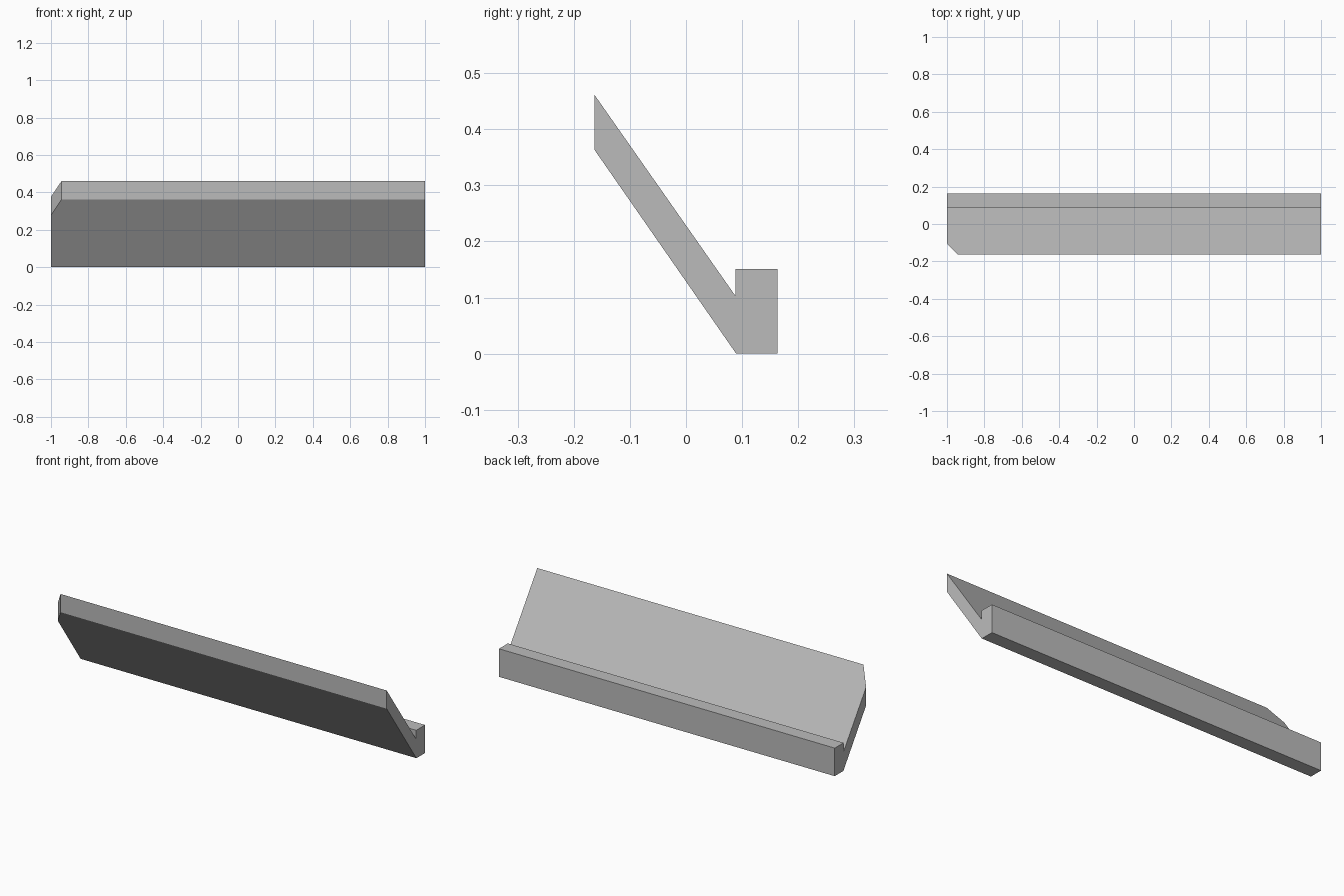
import bpy
import bmesh
from mathutils import Vector

cube = bpy.data.objects.get("Cube")
if cube:
    bpy.data.objects.remove(cube, do_unlink=True)

# Plain grey material
grey = bpy.data.materials.new("plain_grey")
grey.use_nodes = True
colour = (0.5, 0.5, 0.5, 1)
grey.diffuse_color = colour
grey.node_tree.nodes["Principled BSDF"].inputs["Base Color"].default_value = colour

# Side profile (y, z): sloping board joined to an upright lip
profile = [(-0.163, 0.363), (0.088, 0.002), (0.09, 0), (0.163, 0), (0.163, 0.151),
           (0.088, 0.151), (0.088, 0.103), (-0.163, 0.461)]

bm = bmesh.new()
end = bm.faces.new([bm.verts.new((-1, y, z)) for y, z in profile])

# Extrude the profile along the full length
extruded = bmesh.ops.extrude_face_region(bm, geom=[end], use_keep_orig=True)
moved = [v for v in extruded["geom"] if isinstance(v, bmesh.types.BMVert)]
bmesh.ops.translate(bm, verts=moved, vec=(2, 0, 0))

# Clip the front corner of the board at one end with an upright cut
a, b = Vector((-1, -0.104, 0)), Vector((-0.943, -0.163, 0))
outward = (b - a).cross(Vector((0, 0, 1)))
if outward.x > 0:
    outward.negate()
cut = bmesh.ops.bisect_plane(bm, geom=bm.verts[:] + bm.edges[:] + bm.faces[:],
                             plane_co=a, plane_no=outward, clear_outer=True)
rim = [e for e in cut["geom_cut"] if isinstance(e, bmesh.types.BMEdge)]
bmesh.ops.contextual_create(bm, geom=rim)
bmesh.ops.recalc_face_normals(bm, faces=bm.faces[:])

# Finished ledge, flat shaded
mesh = bpy.data.meshes.new("sloped_ledge")
bm.to_mesh(mesh)
bm.free()
mesh.materials.append(grey)
ledge = bpy.data.objects.new("sloped_ledge", mesh)
bpy.context.collection.objects.link(ledge)
